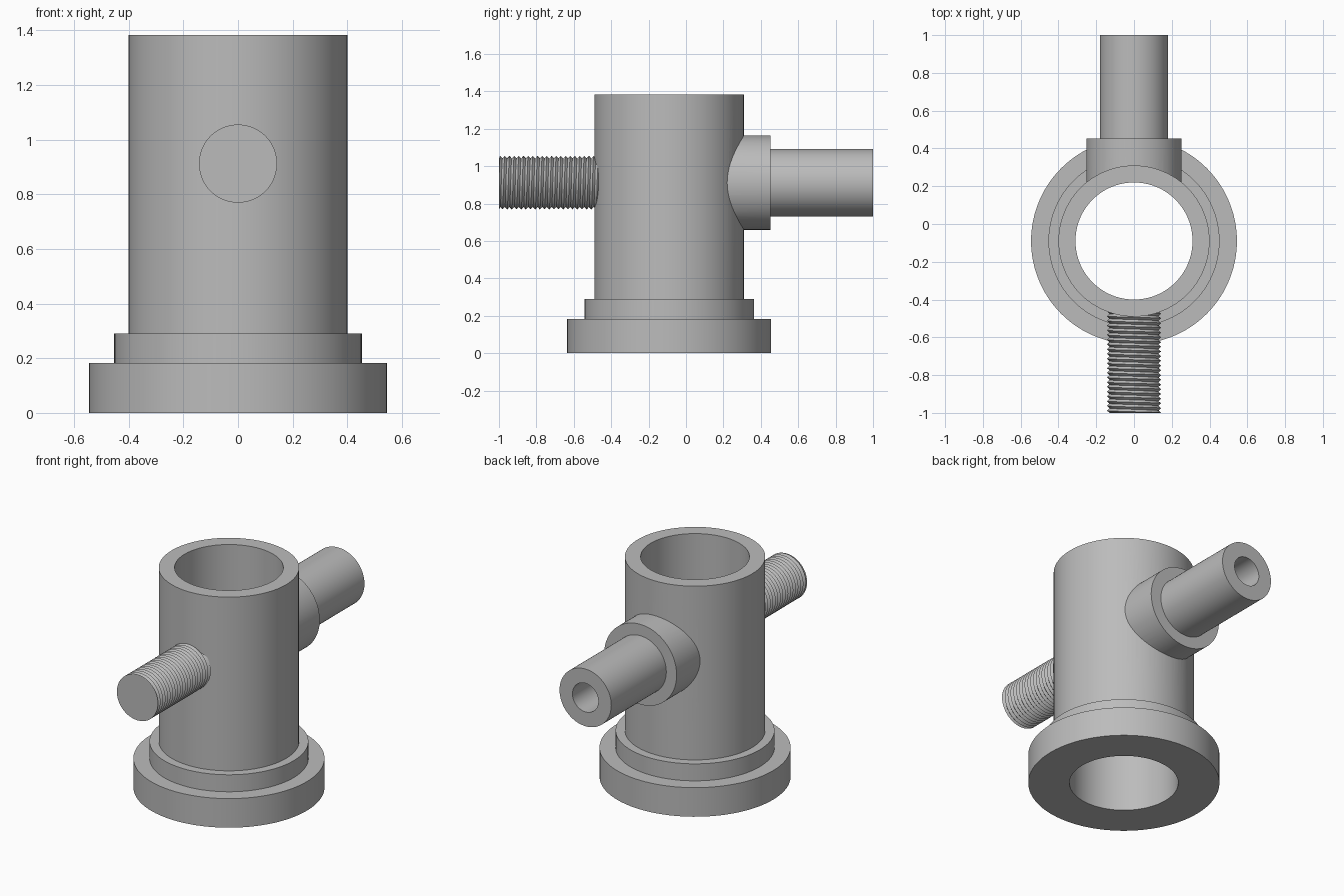
import bpy, bmesh, math
from mathutils import Matrix

cube = bpy.data.objects.get("Cube")
if cube:
    bpy.data.objects.remove(cube, do_unlink=True)

AXIS_Y = -0.09      # centre line of the upright body
PORT_Z = 0.912      # height of the side pipe and the stud
SEGMENTS = 96

steel = bpy.data.materials.new("plain grey")
steel.use_nodes = True
GREY = (0.5, 0.5, 0.5, 1)
steel.diffuse_color = GREY
steel.node_tree.nodes["Principled BSDF"].inputs["Base Color"].default_value = GREY


def finish(name, bm):
    """Turn a bmesh into a grey, smooth-shaded object."""
    bmesh.ops.recalc_face_normals(bm, faces=bm.faces)
    mesh = bpy.data.meshes.new(name)
    bm.to_mesh(mesh)
    bm.free()
    mesh.materials.append(steel)
    obj = bpy.data.objects.new(name, mesh)
    bpy.context.collection.objects.link(obj)
    return obj


def select(obj):
    bpy.ops.object.select_all(action='DESELECT')
    obj.select_set(True)
    bpy.context.view_layer.objects.active = obj


def turned(name, profile, matrix):
    """Solid of revolution from (radius, height) steps, capped at both ends."""
    bm = bmesh.new()
    rings = []
    for r, h in profile:
        rings.append([bm.verts.new((r * math.cos(a), r * math.sin(a), h))
                      for a in (math.tau * i / SEGMENTS for i in range(SEGMENTS))])
    for low, high in zip(rings, rings[1:]):
        for i in range(SEGMENTS):
            j = (i + 1) % SEGMENTS
            bm.faces.new((low[i], low[j], high[j], high[i]))
    bm.faces.new(rings[0])
    bm.faces.new(rings[-1])
    bm.transform(matrix)
    return finish(name, bm)


def combine(obj, other, operation):
    """Apply a boolean and remove the other solid."""
    select(obj)
    mod = obj.modifiers.new(operation.lower(), 'BOOLEAN')
    mod.operation = operation
    mod.solver = 'EXACT'
    mod.object = other
    bpy.ops.object.modifier_apply(modifier=mod.name)
    bpy.data.objects.remove(other, do_unlink=True)


def threaded_rod(name, start, end, crest, root, pitch):
    """Rod along y with a helical V thread, cut flat at both ends."""
    n = 48
    turns = math.ceil((end - start) / pitch) + 2
    bm = bmesh.new()

    def point(k, r, shift):
        a = math.tau * k / n
        y = min(max(start + pitch * (k / n - 1 + shift), start), end)
        return bm.verts.new((r * math.cos(a), y, PORT_Z + r * math.sin(a)))

    crests = [point(k, crest, 0) for k in range(turns * n + 1)]
    roots = [point(k, root, 0.5) for k in range(turns * n + 1)]
    for k in range(turns * n):
        bm.faces.new((crests[k], crests[k + 1], roots[k + 1], roots[k]))
        if k + n < turns * n:
            bm.faces.new((roots[k], roots[k + 1], crests[k + n + 1], crests[k + n]))
    bm.faces.new(crests[:n])
    bm.faces.new(roots[-n:])
    bmesh.ops.remove_doubles(bm, verts=bm.verts, dist=0.00001)
    return finish(name, bm)


upright = Matrix.Translation((0, AXIS_Y, 0))
# Local height runs along +y for the side pipe
backward = Matrix.Translation((0, 0, PORT_Z)) @ Matrix.Rotation(-math.pi / 2, 4, 'X')

# Body with stepped base flange
body = turned("body", [(0.545, 0), (0.545, 0.183), (0.453, 0.183), (0.453, 0.29),
                       (0.4, 0.29), (0.4, 1.383)], upright)

# Side pipe with its collar
side_pipe = turned("side_pipe", [(0.252, 0), (0.252, 0.453), (0.18, 0.453), (0.18, 1)], backward)
combine(body, side_pipe, 'UNION')

# Main bore and side bore
combine(body, turned("main_bore", [(0.31, -0.1), (0.31, 1.5)], upright), 'DIFFERENCE')
combine(body, turned("side_bore", [(0.09, 0), (0.09, 1.1)], backward), 'DIFFERENCE')

# Threaded stud at the front
stud = threaded_rod("threaded_stud", -1, -0.43, 0.143, 0.13, 0.025)

for obj in (body, stud):
    select(obj)
    bpy.ops.object.shade_smooth_by_angle(angle=math.radians(30))
